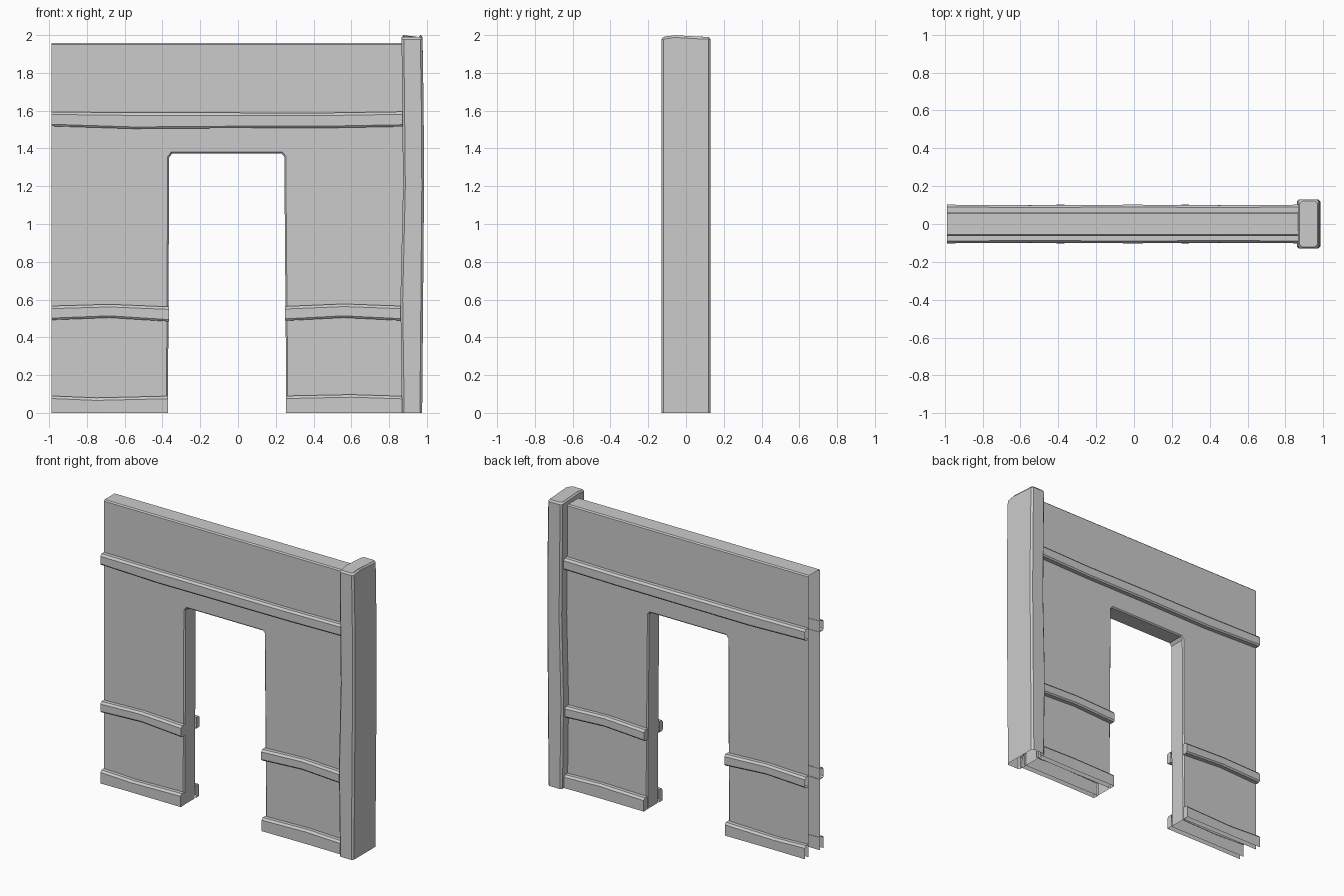
import bpy, bmesh

if "Cube" in bpy.data.objects:
    bpy.data.objects.remove(bpy.data.objects["Cube"])

LEFT, POST_X = -0.988, 0.885
DOOR_L, DOOR_R, DOOR_TOP = -0.368, 0.252, 1.372


def finish(bm, name):
    bmesh.ops.recalc_face_normals(bm, faces=bm.faces)
    me = bpy.data.meshes.new(name)
    bm.to_mesh(me)
    bm.free()
    ob = bpy.data.objects.new(name, me)
    bpy.context.collection.objects.link(ob)
    return ob


def loft(name, rings, closed=False, cap_end=False, cap_start=False):
    """Skin a list of equal-length point rings."""
    bm = bmesh.new()
    vs = [[bm.verts.new(p) for p in r] for r in rings]
    n = len(rings[0])
    for a, b in zip(vs, vs[1:]):
        for i in range(n if closed else n - 1):
            j = (i + 1) % n
            bm.faces.new((a[i], a[j], b[j], b[i]))
    if cap_start:
        bm.faces.new(vs[0])
    if cap_end:
        bm.faces.new(vs[-1])
    return finish(bm, name)


# Wall panel: arch outline swept through the thickness, open at floor and left end
def build_wall():
    T = 0.063
    outline = [(LEFT, 0), (DOOR_L - 0.004, 0), (DOOR_L, 0.5), (DOOR_L + 0.003, DOOR_TOP - 0.02),
               (DOOR_L + 0.018, DOOR_TOP), (DOOR_R - 0.02, DOOR_TOP),
               (DOOR_R - 0.007, DOOR_TOP - 0.015), (DOOR_R, 0.5), (DOOR_R + 0.004, 0),
               (POST_X, 0), (POST_X, 1.957), (LEFT, 1.957)]
    bm = bmesh.new()
    front = [bm.verts.new((x, -T, z)) for x, z in outline]
    back = [bm.verts.new((x, T, z)) for x, z in outline]
    bm.faces.new(front)
    bm.faces.new(back)
    n = len(outline)
    for i in list(range(1, 8)) + [10]:
        bm.faces.new((front[i], front[(i + 1) % n], back[(i + 1) % n], back[i]))
    bmesh.ops.recalc_face_normals(bm, faces=bm.faces)
    # soften the doorway and top edges
    edges = [e for e in bm.edges if len(e.link_faces) == 2
             and abs(e.verts[0].co.y - e.verts[1].co.y) < 1e-5]
    bmesh.ops.bevel(bm, geom=edges, offset=0.008, segments=1, affect='EDGES')
    finish(bm, "wall_panel")


# Wavy rail on one side of the wall; stations are (x, bottom z, top z)
def rail(name, side, stations, cap=None, base=False):
    rings = []
    for i, (x, lo, hi) in enumerate(stations):
        out = 0.102 - 0.003 * (i % 2)
        prof = [(0.06, hi), (out - 0.012, hi), (out, hi - 0.014)]
        prof += [(out, lo)] if base else [(out, lo + 0.010), (out - 0.008, lo), (0.06, lo)]
        if base and cap:
            prof.append((0.06, lo))
        rings.append([(x, side * y, z) for y, z in prof])
    if base and cap:  # floor side stays open: the last profile point only closes the cap
        ob = loft(name, rings, cap_end=cap == "end", cap_start=cap == "start")
        bm = bmesh.new()
        bm.from_mesh(ob.data)
        floor = [f for f in bm.faces if all(v.co.z < 0.001 for v in f.verts)]
        bmesh.ops.delete(bm, geom=floor, context='FACES')
        bm.to_mesh(ob.data)
        bm.free()
        return
    loft(name, rings, cap_end=cap == "end", cap_start=cap == "start")


# Corner post: chamfered rectangle rings with a gentle bow and an uneven top
def build_post():
    Y, C = 0.13, 0.012

    def ring(z, x0, x1, inset=0.0, top=False):
        x0, x1, y = x0 + inset, x1 - inset, Y - inset
        pts = [(x0 + C, -y), (x1 - C, -y), (x1, -y + C), (x1, -0.06), (x1, 0.03), (x1, y - C),
               (x1 - C, y), (x0 + C, y), (x0, y - C), (x0, 0.03), (x0, -0.06), (x0, -y + C)]

        def lift(py):
            return 0 if not top else 0.010 if py == -0.06 else 0.004 if py == 0.03 else 0
        return [(px, py, z + lift(py)) for px, py in pts]

    loft("corner_post", [ring(0, 0.868, 0.975), ring(0.6, 0.860, 0.980),
                         ring(1.2, 0.874, 0.985), ring(1.6, 0.870, 0.983),
                         ring(1.978, 0.866, 0.977, 0, True),
                         ring(1.990, 0.866, 0.977, 0.009, True)],
         closed=True, cap_end=True)


build_wall()
build_post()
jl, jr = DOOR_L + 0.002, DOOR_R - 0.002
for label, s in (("front", -1), ("back", 1)):
    rail(f"upper_rail_{label}", s, [(LEFT, 1.518, 1.594), (-0.55, 1.504, 1.589), (0, 1.508, 1.589),
                                    (0.45, 1.508, 1.588), (POST_X, 1.516, 1.595)])
    rail(f"left_rail_{label}", s, [(LEFT, 0.492, 0.566), (-0.68, 0.504, 0.575),
                                   (jl, 0.484, 0.562)], "end")
    rail(f"right_rail_{label}", s, [(jr, 0.488, 0.564), (0.56, 0.504, 0.577),
                                    (POST_X, 0.488, 0.565)], "start")
    rail(f"left_base_{label}", s, [(LEFT, 0, 0.090), (-0.75, 0, 0.080),
                                   (jl - 0.004, 0, 0.089)], "end", True)
    rail(f"right_base_{label}", s, [(jr + 0.004, 0, 0.090), (0.6, 0, 0.097),
                                    (POST_X, 0, 0.088)], "start", True)
